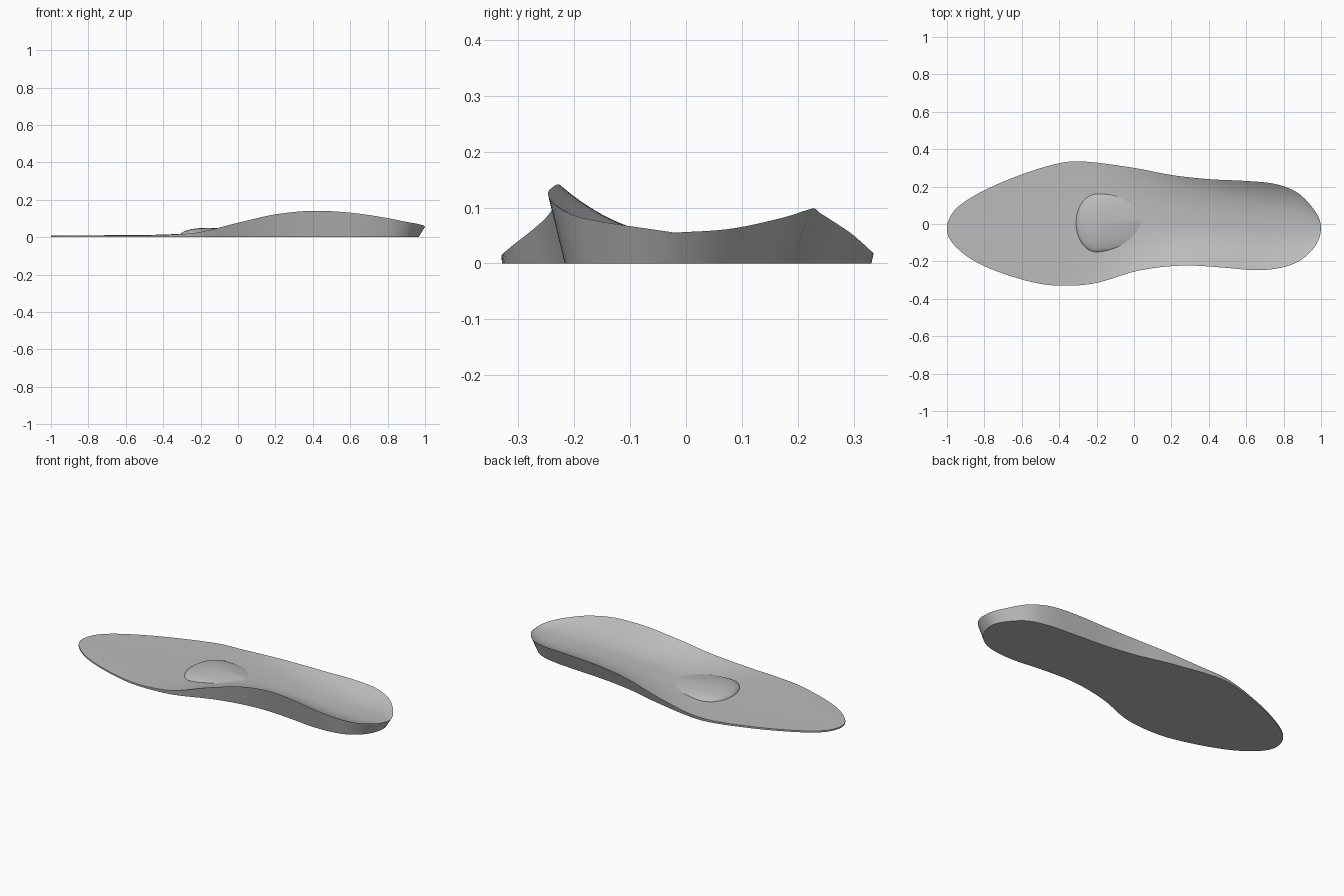
import bpy, bmesh, math

old = bpy.data.objects.get("Cube")
if old:
    bpy.data.objects.remove(old)

grey = bpy.data.materials.new("soft grey foam")
grey.use_nodes = True
colour = (0.5, 0.5, 0.5, 1)
grey.diffuse_color = colour
grey.node_tree.nodes["Principled BSDF"].inputs["Base Color"].default_value = colour


def angle(x):
    return math.acos(max(-1, min(1, -x)))


def spline(points):
    """Smooth function of the toe-to-heel angle through (x, value) points."""
    pts = [(angle(x), v) for x, v in points]
    n = len(pts)
    slopes = []
    for i in range(n):
        a, b = pts[max(i - 1, 0)], pts[min(i + 1, n - 1)]
        slopes.append((b[1] - a[1]) / (b[0] - a[0]))

    def value(x):
        t = angle(x)
        i = 0
        while i < n - 2 and t > pts[i + 1][0]:
            i += 1
        (t0, v0), (t1, v1) = pts[i], pts[i + 1]
        d = t1 - t0
        s = (t - t0) / d
        return ((2*s**3 - 3*s*s + 1) * v0 + (s**3 - 2*s*s + s) * d * slopes[i]
                + (3*s*s - 2*s**3) * v1 + (s**3 - s*s) * d * slopes[i + 1])
    return value


# Outline, edge heights and centre height along the foot
outer_y = spline([(-1, -.03), (-.97, .06), (-.8, .18), (-.6, .265), (-.4, .325), (-.28, .335),
                  (0, .3), (.2, .262), (.4, .24), (.6, .23), (.75, .215), (.87, .17),
                  (.96, .08), (1, -.02)])
arch_y = spline([(-1, -.03), (-.95, -.125), (-.85, -.2), (-.7, -.265), (-.5, -.32), (-.35, -.33),
                 (-.2, -.315), (0, -.255), (.15, -.23), (.3, -.222), (.5, -.235), (.65, -.247),
                 (.78, -.235), (.88, -.2), (.96, -.13), (1, -.02)])
outer_z = spline([(-1, .008), (-.5, .012), (-.3, .018), (-.2, .025), (0, .05), (.2, .076),
                  (.4, .09), (.6, .098), (.75, .095), (.87, .081), (.96, .062), (1, .055)])
arch_z = spline([(-1, .008), (-.5, .01), (-.35, .014), (-.2, .028), (0, .077), (.2, .122),
                 (.4, .141), (.6, .131), (.8, .102), (.9, .082), (1, .055)])
centre_z = spline([(-1, .008), (-.4, .011), (-.2, .017), (0, .03), (.2, .044), (.4, .048),
                   (.6, .042), (.75, .037), (.9, .042), (1, .055)])


def top_z(x, t):
    """Top surface height; t runs from -1 (arch side) to 1 (outer side)."""
    c = centre_z(x)
    edge, power = (arch_z(x), 2.2) if t < 0 else (outer_z(x), 2.8)
    return c + (edge - c) * abs(t) ** power


def surface_z(x, y):
    lo, hi = arch_y(x), outer_y(x)
    return top_z(x, 2 * (y - lo) / (hi - lo) - 1)


def finish(bm, name, sharp):
    bmesh.ops.remove_doubles(bm, verts=bm.verts, dist=1e-5)
    bmesh.ops.recalc_face_normals(bm, faces=bm.faces)
    mesh = bpy.data.meshes.new(name)
    bm.to_mesh(mesh)
    bm.free()
    mesh.materials.append(grey)
    ob = bpy.data.objects.new(name, mesh)
    bpy.context.collection.objects.link(ob)
    bpy.ops.object.select_all(action='DESELECT')
    ob.select_set(True)
    bpy.context.view_layer.objects.active = ob
    bpy.ops.object.shade_smooth_by_angle(angle=math.radians(sharp))
    return ob


# Insole body: cupped top, flat sole, walls leaning in towards the sole
NX, NY = 96, 32
bm = bmesh.new()
top, sole = [], []
for i in range(NX + 1):
    x = -math.cos(math.pi * i / NX)
    lo, hi = arch_y(x), outer_y(x)
    narrow = min(1, 1.5 * math.sqrt(max(0, 1 - x * x)))
    lo_s = lo + .26 * (arch_z(x) - .008) * narrow
    hi_s = hi - .42 * (outer_z(x) - .008) * narrow
    x_s = x - .035 * max(0, x) ** 3
    top_row, sole_row = [], []
    for j in range(NY + 1):
        s = j / NY
        top_row.append(bm.verts.new((x, lo + (hi - lo) * s, top_z(x, 2 * s - 1))))
        sole_row.append(bm.verts.new((x_s, lo_s + (hi_s - lo_s) * s, 0)))
    top.append(top_row)
    sole.append(sole_row)
for i in range(NX):
    for rows in (top, sole):
        for j in range(NY):
            bm.faces.new((rows[i][j], rows[i + 1][j], rows[i + 1][j + 1], rows[i][j + 1]))
    for j in (0, NY):
        bm.faces.new((top[i][j], top[i + 1][j], sole[i + 1][j], sole[i][j]))
finish(bm, "insole_body", 35)

# Teardrop pad under the ball of the foot: round in front, tapering to the heel
RINGS, SIDES = 14, 64
bm = bmesh.new()
rings = []
for r in range(RINGS + 1):
    radius = math.sin(math.pi / 2 * r / RINGS)
    ring = []
    for k in range(SIDES):
        a = 2 * math.pi * k / SIDES
        c, s = math.cos(a), math.sin(a)
        rear = max(0, c)
        x = -.2 + radius * c * (.25 if c > 0 else .11)
        y = .005 + radius * .155 * s * abs(s) ** (.5 * rear) + .015 * rear * radius
        height = .032 * max(0, 1 - radius ** 2) ** (.55 + .6 * rear)
        ring.append(bm.verts.new((x, y, surface_z(x, y) + height - .0005)))
    rings.append(ring)
for inner, outer in zip(rings, rings[1:]):
    for k in range(SIDES):
        n = (k + 1) % SIDES
        bm.faces.new((inner[k], inner[n], outer[n], outer[k]))
pad = finish(bm, "forefoot_pad", 60)
if pad.data.polygons[0].normal.z < 0:
    pad.data.flip_normals()
